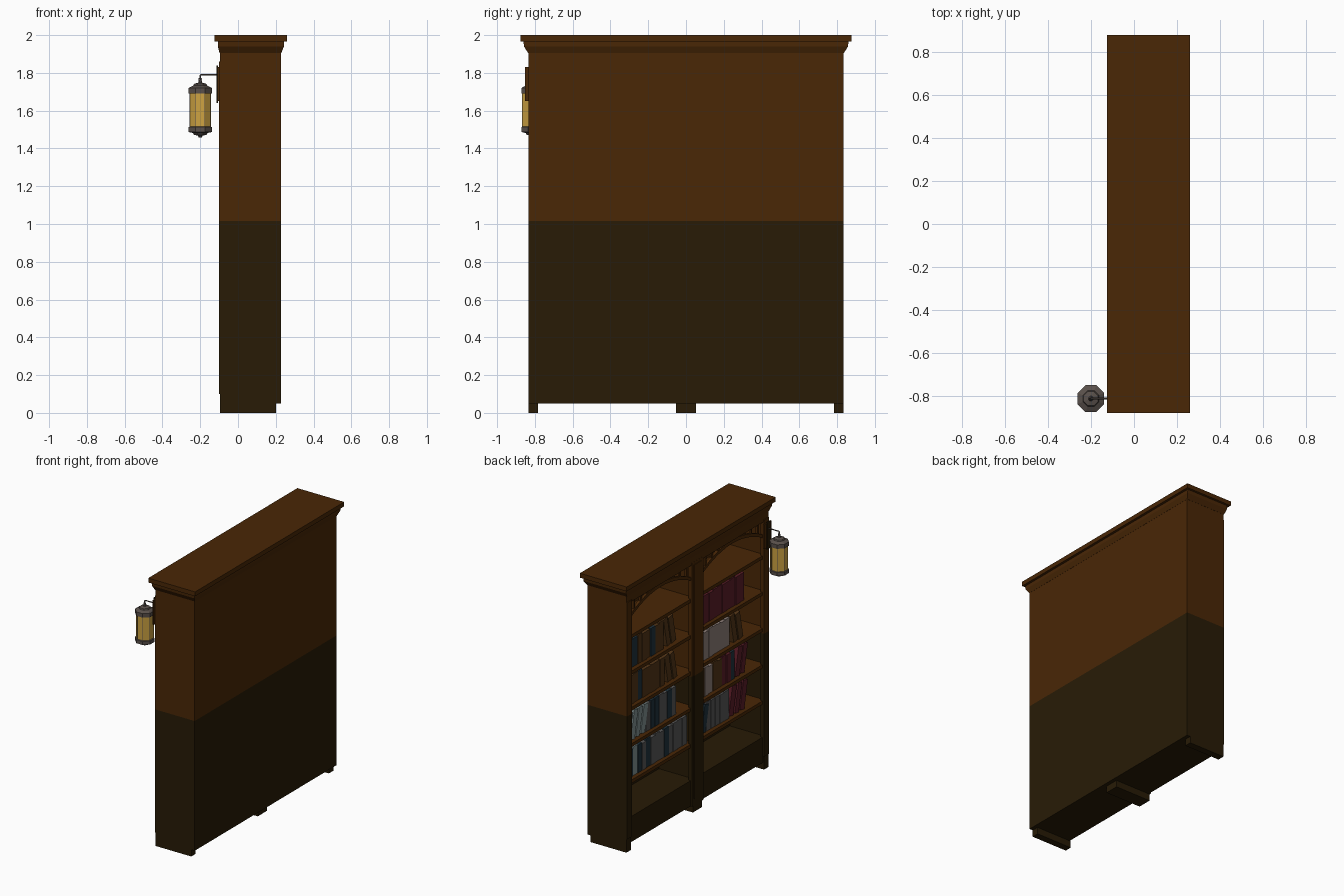
import bpy, bmesh, math, random
from mathutils import Matrix

if "Cube" in bpy.data.objects:
    bpy.data.objects.remove(bpy.data.objects["Cube"])

random.seed(4)
SPLIT = 1.015


def mat(name, r, g, b):
    m = bpy.data.materials.new(name)
    m.diffuse_color = (r, g, b, 1)
    m.use_nodes = True
    m.node_tree.nodes["Principled BSDF"].inputs["Base Color"].default_value = m.diffuse_color
    return m


WOOD = mat("brown_wood", 0.067, 0.020, 0.0018)
DARK = mat("dark_wood", 0.021, 0.0110, 0.0018)
METAL = mat("grey_iron", 0.100, 0.080, 0.070)
GLASS = mat("amber_glass", 0.62, 0.37, 0.055)
BOOK = {
    "w": mat("wine_cover", 0.105, 0.012, 0.020),
    "p": mat("pale_cover", 0.27, 0.21, 0.19),
    "b": mat("blue_cover", 0.014, 0.032, 0.046),
    "n": mat("tan_brown_cover", 0.085, 0.035, 0.008),
    "g": mat("grey_cover", 0.095, 0.095, 0.095),
    "t": mat("pale_teal_cover", 0.22, 0.29, 0.29),
}


def finish(bm, name, *mats, split=False):
    bmesh.ops.recalc_face_normals(bm, faces=bm.faces)
    if split:  # dark lower half, brown upper half
        bmesh.ops.bisect_plane(bm, geom=bm.verts[:] + bm.edges[:] + bm.faces[:],
                               plane_co=(0, 0, SPLIT), plane_no=(0, 0, 1))
        for f in bm.faces:
            f.material_index = 0 if f.calc_center_median().z > SPLIT else 1
    me = bpy.data.meshes.new(name)
    bm.to_mesh(me)
    bm.free()
    for m in mats:
        me.materials.append(m)
    ob = bpy.data.objects.new(name, me)
    bpy.context.collection.objects.link(ob)
    return ob


def add_box(bm, x0, x1, y0, y1, z0, z1):
    m = Matrix.Translation(((x0 + x1) / 2, (y0 + y1) / 2, (z0 + z1) / 2)) @ \
        Matrix.Diagonal((x1 - x0, y1 - y0, z1 - z0, 1))
    return bmesh.ops.create_cube(bm, size=1, matrix=m)["verts"]


def panel(name, *dims):
    bm = bmesh.new()
    add_box(bm, *dims)
    return finish(bm, name, WOOD, DARK, split=True)


def board(name, m, *dims):
    bm = bmesh.new()
    add_box(bm, *dims)
    return finish(bm, name, m)


def loft(bm, rings):
    loops = [[bm.verts.new(p) for p in r] for r in rings]
    for a, b in zip(loops, loops[1:]):
        for i in range(len(a)):
            j = (i + 1) % len(a)
            bm.faces.new((a[i], a[j], b[j], b[i]))
    bm.faces.new(loops[0])
    bm.faces.new(loops[-1])


# carcass: back, sides, divider, underside
panel("back_panel", 0.20, 0.228, -0.835, 0.835, 0.05, 1.93)
for s, n in ((1, "left"), (-1, "right")):
    a, b = sorted((s * 0.80, s * 0.835))
    panel(n + "_side", -0.094, 0.20, a, b, 0.05, 1.93)
    a, b = sorted((s * 0.775, s * 0.835))
    panel(n + "_stile", -0.10, -0.07, a, b, 0.10, 1.86)
    a, b = sorted((s * 0.783, s * 0.835))
    board(n + "_foot", DARK, -0.094, 0.20, a, b, 0, 0.10)
panel("centre_divider", -0.092, 0.20, -0.03, 0.03, 0.05, 1.93)
panel("centre_stile", -0.095, -0.07, -0.068, 0.068, 0.05, 1.86)
panel("centre_stile_moulding", -0.10, -0.09, -0.045, 0.045, 0.10, 1.84)
board("centre_foot", DARK, -0.094, 0.20, -0.053, 0.053, 0, 0.07)
board("underside", DARK, -0.085, 0.21, -0.81, 0.81, 0.05, 0.075)
board("header", WOOD, -0.094, -0.06, -0.82, 0.82, 1.845, 1.93)

# crown moulding, lofted from rectangles
bm = bmesh.new()
loft(bm, [[(x0, -y, z), (x1, -y, z), (x1, y, z), (x0, y, z)] for x0, x1, y, z in (
    (-0.098, 0.229, 0.836, 1.905), (-0.107, 0.243, 0.858, 1.94),
    (-0.107, 0.243, 0.860, 1.966), (-0.125, 0.26, 0.876, 1.967),
    (-0.125, 0.26, 0.876, 2.0))])
finish(bm, "crown", WOOD)

# shelves, base boards and openwork arches of both bays
LEVELS = (0.51, 0.78, 1.05, 1.32, 1.59)
for n, c in (("left", 0.418), ("right", -0.418)):
    h = 0.385
    board(n + "_plinth", DARK, -0.085, -0.06, c - h, c + h, 0.05, 0.24)
    board(n + "_floor", DARK, -0.07, 0.20, c - h, c + h, 0.215, 0.24)
    for i, z in enumerate(LEVELS):
        board(f"{n}_shelf_{i + 1}", WOOD, -0.085, 0.20, c - h, c + h, z - 0.025, z)

    def arch(t):
        return 1.71 + 0.11 * (1 - t * t)
    ts = [i / 6 - 1 for i in range(13)]
    prof = [(c + t * h, arch(t)) for t in ts] + \
           [(c + t * h, arch(t) + 0.025) for t in reversed(ts)]
    bm = bmesh.new()
    loft(bm, [[(x, y, z) for y, z in prof] for x in (-0.088, -0.068)])
    for t in (-0.8, -0.6, -0.4, 0.4, 0.6, 0.8):  # little struts
        add_box(bm, -0.085, -0.071, c + t * h - 0.008, c + t * h + 0.008, arch(t) + 0.01, 1.85)
    finish(bm, n + "_arch", WOOD)


# books: letters are colours, + or - makes the next book lean left or right
def book_row(name, y, z, code, base_h):
    bm, keys, lean = bmesh.new(), list(BOOK), 0
    for ch in code:
        if ch in "+-":
            lean = 0.2 if ch == "+" else -0.2
            continue
        t, h = random.uniform(0.047, 0.055), base_h + random.uniform(-0.008, 0.008)
        vs = add_box(bm, -0.058 + random.uniform(0, 0.006), 0.11, -t + 0.001, -0.001, 0, h)
        bmesh.ops.rotate(bm, verts=vs, cent=(0, 0, 0), matrix=Matrix.Rotation(-lean, 3, "X"))
        top_y, low = max(v.co.y for v in vs), min(v.co.z for v in vs)
        bmesh.ops.translate(bm, verts=vs, vec=(0, y - top_y, z - low))
        for f in {f for v in vs for f in v.link_faces}:
            f.material_index = keys.index(ch)
        y -= t / math.cos(lean) + (h * abs(math.sin(lean)) * 0.25 if lean else 0)
        lean = 0
    finish(bm, name, *BOOK.values())


ROWS = {
    "left": ("bbtbgbgggbgggg", "-t-t-t-tgbbggbg", "bnnbnnnnn+n+n", "wbbnnnbnn+n+n"),
    "right": ("-b-bggggg-w-w-w", "nnppnnwwb-w-w", "pppppppp+n+n", "wwwwwwwwwww"),
}
for n, y in (("left", 0.795), ("right", -0.038)):
    for i, code in enumerate(ROWS[n]):
        book_row(f"{n}_books_{i + 1}", y, LEVELS[i], code, 0.208)

# lantern: lathed eight-sided parts
LX, LY = -0.20, -0.81


def lathe(name, m, prof, sides=8):
    bm = bmesh.new()
    loft(bm, [[(LX + r * math.cos(2 * math.pi * (k + .5) / sides),
                LY + r * math.sin(2 * math.pi * (k + .5) / sides), z)
               for k in range(sides)] for r, z in prof])
    return finish(bm, name, m)


lathe("lantern_glass", GLASS, [(0.060, 1.505), (0.060, 1.70)])
lathe("lantern_cap", METAL, [(0.067, 1.69), (0.067, 1.72), (0.040, 1.733),
                             (0.036, 1.742), (0.012, 1.748), (0.006, 1.765)])
lathe("lantern_base", METAL, [(0.008, 1.457), (0.014, 1.468), (0.036, 1.472), (0.042, 1.482),
                              (0.067, 1.487), (0.067, 1.513), (0.055, 1.518)])
bm = bmesh.new()
for k in range(8):  # corner bars of the cage
    a = 2 * math.pi * (k + .5) / 8
    vs = add_box(bm, 0.056, 0.062, -0.0015, 0.0015, 1.50, 1.70)
    bmesh.ops.rotate(bm, verts=vs, cent=(0, 0, 0), matrix=Matrix.Rotation(a, 3, "Z"))
    bmesh.ops.translate(bm, verts=vs, vec=(LX, LY, 0))
finish(bm, "lantern_cage", METAL)

# wall bracket: wooden plate, iron arm and hanging link
board("bracket_plate", WOOD, -0.108, -0.098, -0.853, -0.767, 1.65, 1.83)
board("bracket_batten", DARK, -0.115, -0.106, -0.828, -0.792, 1.64, 1.84)
cu = bpy.data.curves.new("bracket_arm", "CURVE")
cu.dimensions, cu.bevel_depth, cu.bevel_resolution = "3D", 0.004, 1
sp = cu.splines.new("POLY")
path = [(-0.11, 1.79), (-0.196, 1.79), (-0.20, 1.786), (-0.20, 1.755)]
sp.points.add(len(path) - 1)
for p, (x, z) in zip(sp.points, path):
    p.co = (x, LY, z, 1)
cu.use_fill_caps = True
cu.materials.append(METAL)
bpy.context.collection.objects.link(bpy.data.objects.new("bracket_arm", cu))
bpy.ops.mesh.primitive_torus_add(major_radius=0.008, minor_radius=0.0025, major_segments=10,
                                 minor_segments=5, location=(LX, LY, 1.765),
                                 rotation=(math.pi / 2, 0, 0))
ring = bpy.context.object
ring.name = "hanging_ring"
ring.data.materials.append(METAL)
